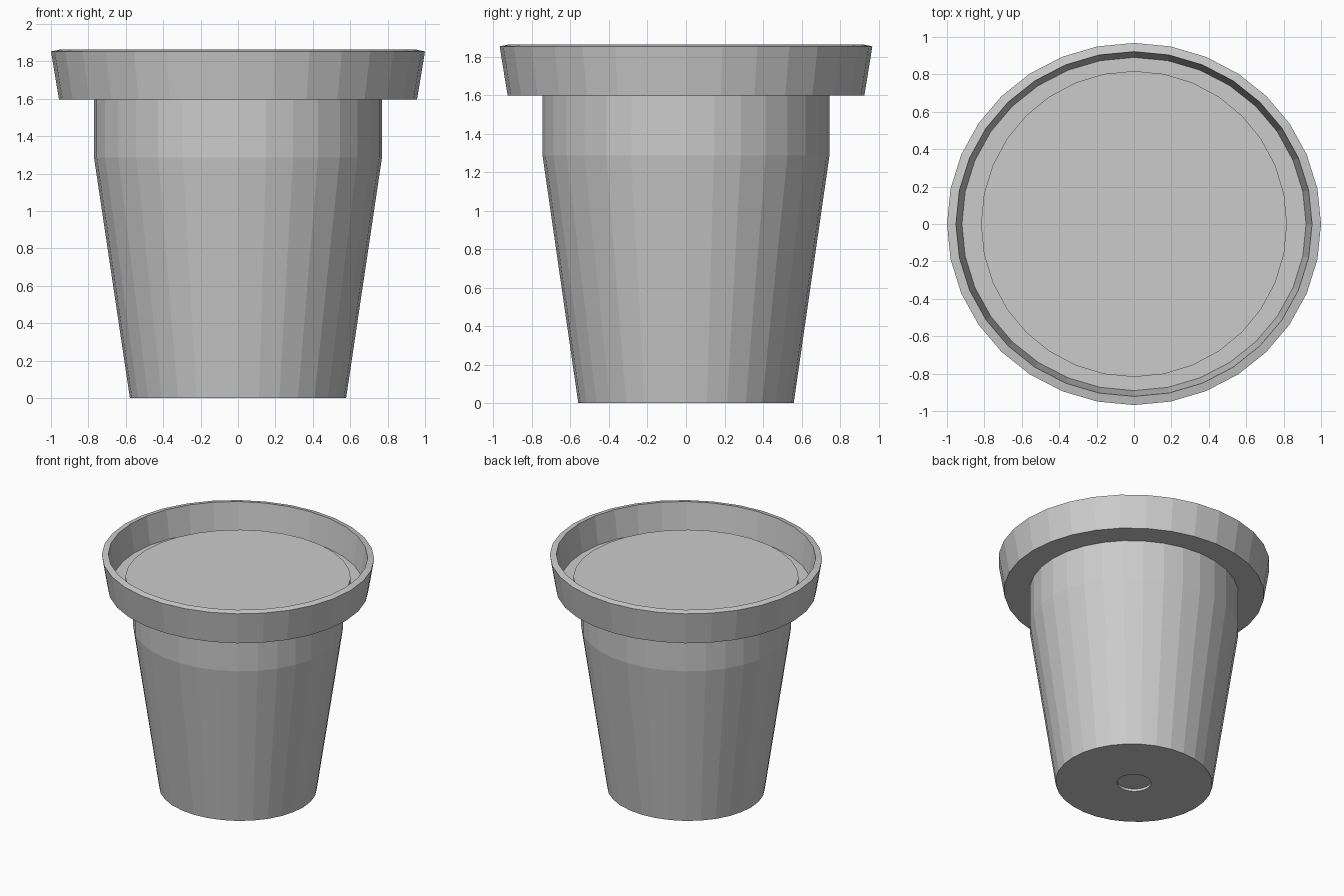
import bpy
import bmesh
from math import cos, sin, tau

SIDES = 32
DEPTH_SCALE = 0.968  # the pot is slightly narrower front to back

if "Cube" in bpy.data.objects:
    bpy.data.objects.remove(bpy.data.objects["Cube"])


def make_material(name, colour):
    mat = bpy.data.materials.new(name)
    mat.use_nodes = True
    mat.diffuse_color = colour
    mat.node_tree.nodes["Principled BSDF"].inputs["Base Color"].default_value = colour
    return mat


def lathe(name, profile, material, y_scale=1.0):
    """Turn a (radius, z) profile around z and cap both of its ends."""
    bm = bmesh.new()
    rings = []
    for radius, z in profile:
        rings.append([
            bm.verts.new((radius * cos(tau * i / SIDES),
                          radius * sin(tau * i / SIDES) * y_scale, z))
            for i in range(SIDES)])
    for low, high in zip(rings, rings[1:]):
        for i in range(SIDES):
            j = (i + 1) % SIDES
            bm.faces.new((low[i], low[j], high[j], high[i]))
    bm.faces.new(rings[0][::-1])
    bm.faces.new(rings[-1])
    bmesh.ops.recalc_face_normals(bm, faces=bm.faces[:])
    mesh = bpy.data.meshes.new(name)
    bm.to_mesh(mesh)
    bm.free()
    mesh.materials.append(material)
    obj = bpy.data.objects.new(name, mesh)
    bpy.context.collection.objects.link(obj)
    return obj


grey = make_material("plain grey", (0.6, 0.6, 0.6, 1.0))

# Pot: drain recess, tapered body, collar, flared rim, inner wall and ledge
lathe("flower_pot", [
    (0.125, 0.02), (0.125, 0.0),
    (0.578, 0.0), (0.77, 1.287), (0.77, 1.597),
    (0.957, 1.597), (1.0, 1.853), (0.952, 1.863),
    (0.92, 1.64),
], grey, DEPTH_SCALE)

# Soil: a round disc raised a little above the ledge
lathe("soil", [(0.818, 1.62), (0.818, 1.69)], grey)
